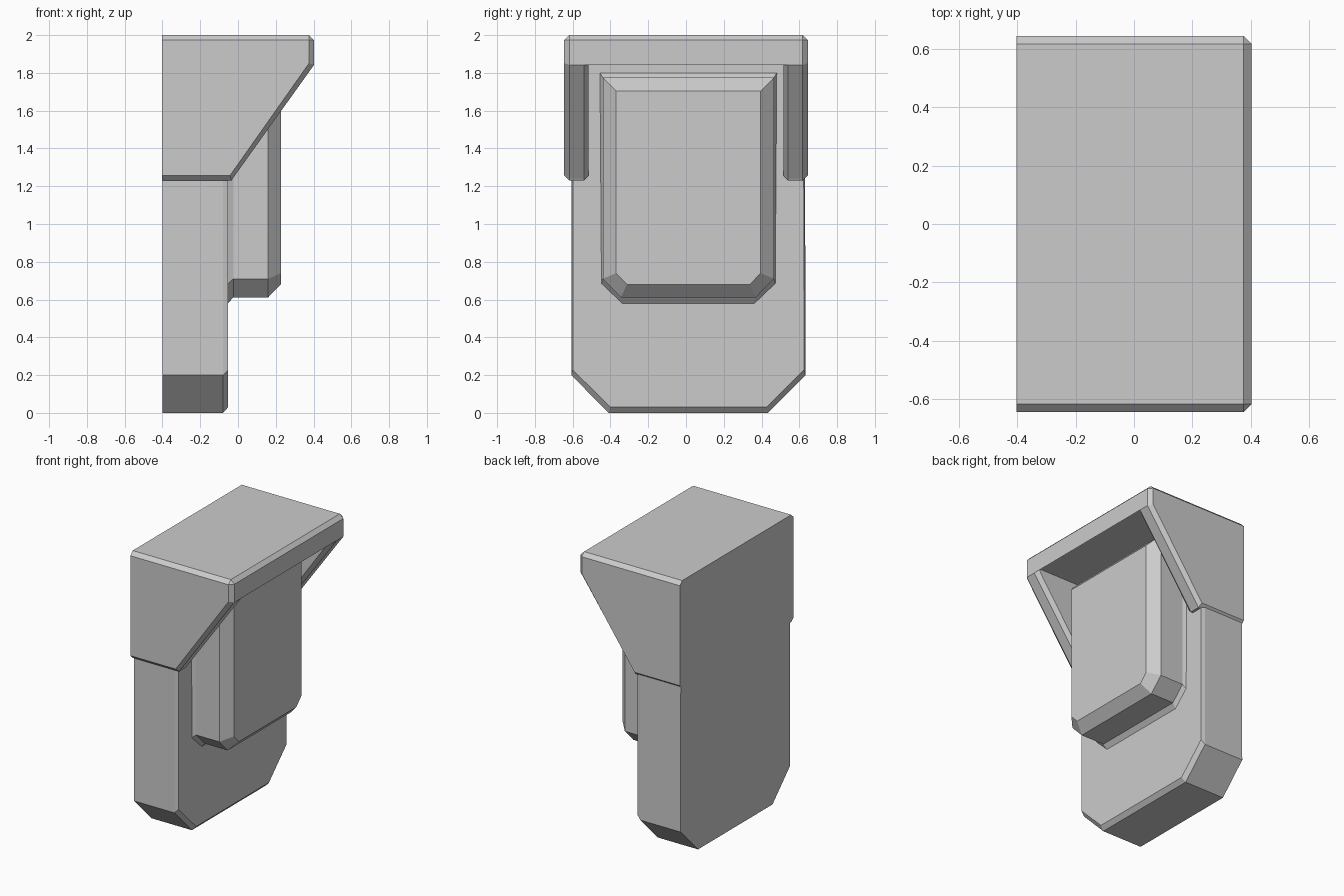
import bpy, bmesh

cube = bpy.data.objects.get("Cube")
if cube:
    bpy.data.objects.remove(cube, do_unlink=True)

GREY = (0.6, 0.6, 0.6, 1)
mat = bpy.data.materials.new("light grey")
mat.use_nodes = True
mat.diffuse_color = GREY
mat.node_tree.nodes["Principled BSDF"].inputs["Base Color"].default_value = GREY


def loft(name, rings):
    """Bridge matching rings of points and cap both ends."""
    bm = bmesh.new()
    loops = [[bm.verts.new(p) for p in ring] for ring in rings]
    n = len(loops[0])
    for a, b in zip(loops, loops[1:]):
        for i in range(n):
            j = (i + 1) % n
            bm.faces.new((a[i], a[j], b[j], b[i]))
    bm.faces.new(loops[0])
    bm.faces.new(loops[-1])
    bmesh.ops.remove_doubles(bm, verts=bm.verts, dist=0.0005)
    bmesh.ops.recalc_face_normals(bm, faces=bm.faces)
    mesh = bpy.data.meshes.new(name)
    bm.to_mesh(mesh)
    bm.free()
    mesh.materials.append(mat)
    obj = bpy.data.objects.new(name, mesh)
    bpy.context.collection.objects.link(obj)
    return obj


MID = 0.0125  # the body and box sit slightly off centre


def shield(x, top_half, half, low_half, bottom, corner, top):
    """Outline with clipped lower corners, standing at depth x."""
    side = [(top_half, top), (half, corner), (low_half, bottom)]
    pts = side + [(-y, z) for y, z in reversed(side)]
    return [(x, MID + y, z) for y, z in pts]


# Backing body with a chamfered front edge
loft("body", [
    shield(-0.4, 0.617, 0.62, 0.422, 0.0, 0.2, 1.95),
    shield(-0.08, 0.617, 0.62, 0.422, 0.0, 0.2, 1.95),
    shield(-0.052, 0.61, 0.612, 0.413, 0.03, 0.228, 1.95),
])

# Raised box with a flared foot and bevelled face
loft("raised_box", [
    shield(-0.06, 0.468, 0.46, 0.35, 0.58, 0.685, 1.8),
    shield(-0.052, 0.468, 0.46, 0.35, 0.58, 0.685, 1.8),
    shield(-0.025, 0.453, 0.453, 0.357, 0.612, 0.71, 1.775),
    shield(0.16, 0.453, 0.453, 0.357, 0.612, 0.71, 1.775),
    shield(0.227, 0.383, 0.383, 0.325, 0.68, 0.74, 1.705),
])

# Hood cheeks, bevelled on both faces
BACK, FRONT, C = -0.403, 0.403, 0.027
full = [(BACK, 2), (FRONT - C, 2), (FRONT, 2 - C), (FRONT, 1.843),
        (-0.026, 1.243), (-0.034, 1.23), (BACK, 1.23)]
inset = [(BACK, 2 - C), (FRONT - C, 2 - C), (FRONT - C, 2 - C),
         (FRONT - C, 1.851), (-0.043, 1.256), (-0.043, 1.256), (BACK, 1.256)]
layers = [(0.645, inset), (0.645 - C, full), (0.541, full), (0.515, inset)]
for side, s in (("left", 1), ("right", -1)):
    loft("hood_cheek_" + side,
         [[(x, s * y, z) for x, z in prof] for y, prof in layers])

# Hood roof with a bevelled lower lip
roof = full[:4] + [(FRONT - C, 1.87), (BACK, 1.87)]
loft("hood_roof", [[(x, y, z) for x, z in roof] for y in (-0.541, 0.541)])

# Hood back panel closing the rear behind the cheeks
panel = [(BACK, 1.87), (-0.3, 1.87), (-0.3, 1.23), (BACK, 1.23)]
loft("hood_back", [[(x, y, z) for x, z in panel] for y in (-0.541, 0.541)])
